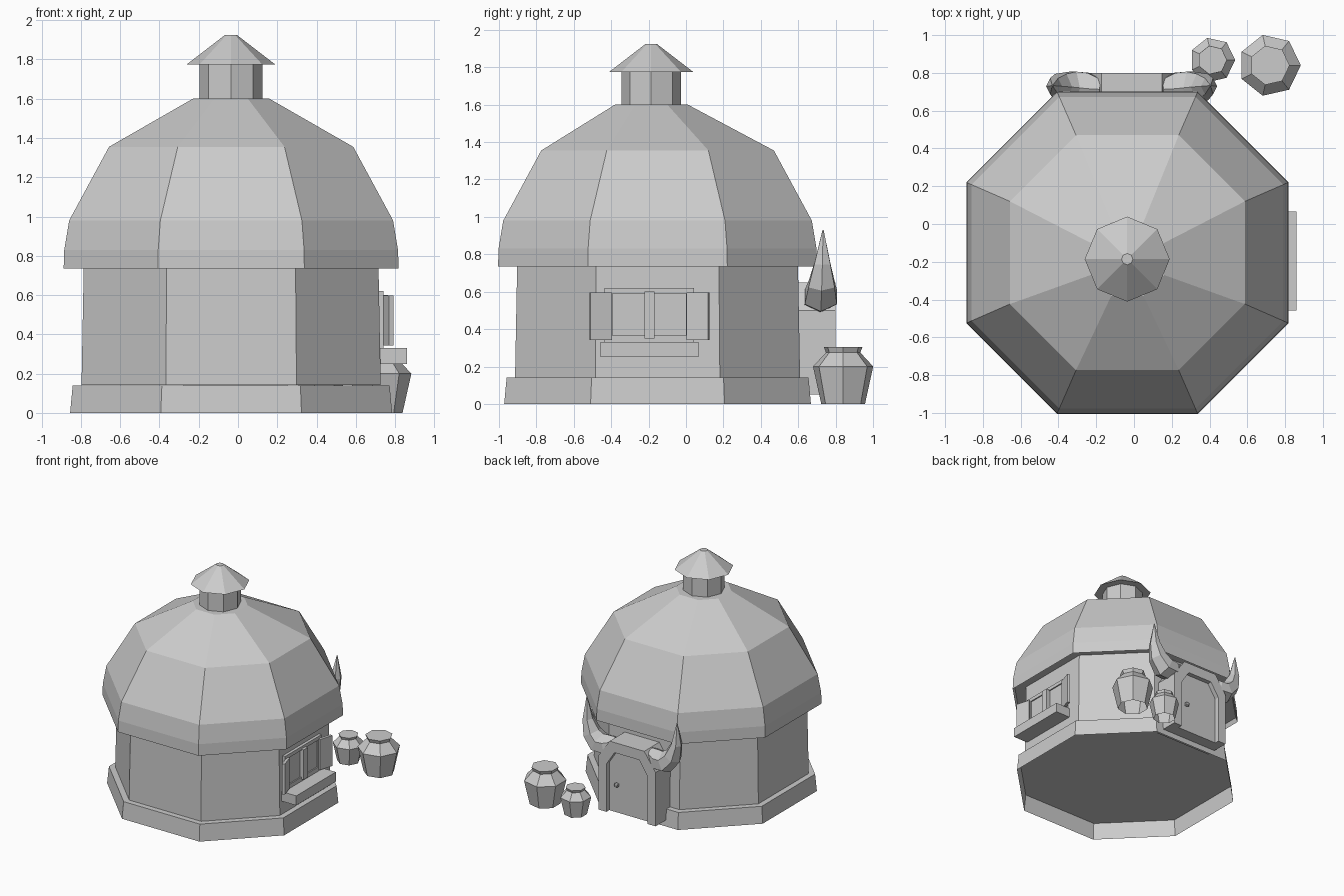
import bpy, bmesh, math
from mathutils import Vector, Matrix

cube = bpy.data.objects.get("Cube")
if cube:
    bpy.data.objects.remove(cube, do_unlink=True)

clay = bpy.data.materials.new("pale_grey_clay")
clay.use_nodes = True
GREY = (0.6, 0.6, 0.6, 1)
clay.diffuse_color = GREY
clay.node_tree.nodes["Principled BSDF"].inputs["Base Color"].default_value = GREY


def finish(name, bm):
    bmesh.ops.recalc_face_normals(bm, faces=bm.faces)
    mesh = bpy.data.meshes.new(name)
    bm.to_mesh(mesh)
    bm.free()
    mesh.materials.append(clay)
    obj = bpy.data.objects.new(name, mesh)
    bpy.context.collection.objects.link(obj)
    return obj


def loft(name, rings, open_start=False):
    """Skin a list of equal-sized point rings, cap the end and usually the start."""
    bm = bmesh.new()
    loops = [[bm.verts.new(p) for p in ring] for ring in rings]
    n = len(loops[0])
    for a, b in zip(loops, loops[1:]):
        for i in range(n):
            j = (i + 1) % n
            bm.faces.new((a[i], a[j], b[j], b[i]))
    if not open_start:
        bm.faces.new(loops[0])
    bm.faces.new(loops[-1])
    return finish(name, bm)


def octagon(z, apothem, y=-0.152):
    """Octagon with flats on the axes and slightly long straight sides."""
    a, h = apothem, apothem * 0.437
    pts = [(a, -h), (a, h), (h, a), (-h, a), (-a, h), (-a, -h), (-h, -a), (h, -a)]
    return [(px - 0.035, py + y, z) for px, py in pts]


def circle(center, r, z, n):
    return [(center[0] + r * math.cos(math.tau * i / n),
             center[1] + r * math.sin(math.tau * i / n), z) for i in range(n)]


def box(name, lo, hi, turn=0):
    lo, hi = Vector(lo), Vector(hi)
    bm = bmesh.new()
    bmesh.ops.create_cube(bm, size=1)
    bmesh.ops.scale(bm, vec=hi - lo, verts=bm.verts)
    bmesh.ops.rotate(bm, matrix=Matrix.Rotation(turn, 3, 'Z'), verts=bm.verts)
    bmesh.ops.translate(bm, vec=(lo + hi) / 2, verts=bm.verts)
    return finish(name, bm)


# Octagonal hut: foundation open below, walls, domed roof with recessed soffit
loft("foundation", [octagon(0, 0.82), octagon(0.14, 0.807)], open_start=True)
loft("walls", [octagon(0.141, 0.762), octagon(0.775, 0.75)])
loft("roof", [octagon(0.772, 0.84), octagon(0.735, 0.853), octagon(0.83, 0.85),
              octagon(0.98, 0.825), octagon(1.355, 0.622), octagon(1.6, 0.195, -0.185)])

# Chimney and its conical cap
stack = (-0.036, -0.186)
loft("chimney", [circle(stack, 0.16, z, 8) for z in (1.58, 1.79)])
loft("chimney_cap", [circle(stack, 0.225, 1.775, 8), circle(stack, 0.03, 1.925, 8)])

# Side window with half-open shutters
WY = -0.196
box("window_sill", (0.66, WY - 0.262, 0.25), (0.86, WY + 0.262, 0.33))
box("window_lintel", (0.66, WY - 0.24, 0.59), (0.742, WY + 0.24, 0.62))
box("window_bottom_rail", (0.66, WY - 0.24, 0.33), (0.742, WY + 0.24, 0.365))
box("window_pane", (0.66, WY - 0.2, 0.36), (0.732, WY + 0.2, 0.6))
box("window_mullion", (0.66, WY - 0.027, 0.35), (0.765, WY + 0.027, 0.6))
for side, word in ((1, "back"), (-1, "front")):
    jamb = WY + side * 0.218
    box(f"window_{word}_jamb", (0.66, jamb - 0.022, 0.33), (0.742, jamb + 0.022, 0.62))
    leaf = WY + side * 0.26
    box(f"{word}_shutter", (0.75, leaf - 0.06, 0.342), (0.774, leaf + 0.06, 0.597),
        -side * 0.3)

# Arched door and frame on the back wall
DX = -0.013
outer = [(0.265, 0.05), (0.265, 0.5), (0.16, 0.65)]
inner = [(0.19, 0.05), (0.19, 0.45), (0.115, 0.565)]


def mirrored(half):
    return half + [(-x, z) for x, z in reversed(half)]


out, inn = mirrored(outer), mirrored(inner)
loft("door", [[(DX + x, y, z) for x, z in inn] for y in (0.585, 0.762)])
bm = bmesh.new()
grid = [[bm.verts.new((DX + x, y, z)) for x, z in line]
        for line, y in ((out, 0.585), (out, 0.8), (inn, 0.8), (inn, 0.585))]
for k in range(4):
    a, b = grid[k], grid[(k + 1) % 4]
    for i in range(len(out) - 1):
        bm.faces.new((a[i], a[i + 1], b[i + 1], b[i]))
for end in (0, -1):
    bm.faces.new([line[end] for line in grid])
finish("door_frame", bm)

bm = bmesh.new()
bmesh.ops.create_icosphere(bm, subdivisions=1, radius=0.022)
bmesh.ops.translate(bm, vec=(0.1, 0.776, 0.285), verts=bm.verts)
finish("door_knob", bm)

# Curved horns on either side of the door arch
path = [(0.15, 0.605, 0.05), (0.225, 0.57, 0.083), (0.31, 0.572, 0.086),
        (0.375, 0.64, 0.07), (0.41, 0.75, 0.043), (0.418, 0.93, 0.003)]
for side, word in ((1, "left"), (-1, "right")):
    rings = []
    for i, (x, z, r) in enumerate(path):
        p, q = path[max(i - 1, 0)], path[min(i + 1, len(path) - 1)]
        t = Vector((q[0] - p[0], q[1] - p[1])).normalized()
        ring = []
        for k in range(6):
            ang = math.tau * k / 6
            off = r * math.cos(ang)
            ring.append((DX + side * (x + t.y * off),
                         0.713 + 0.024 * i / len(path) + r * math.sin(ang) * 1.15,
                         z - t.x * off))
        rings.append(ring)
    loft(f"{word}_door_horn", rings)

# Two seven-sided pots, open underneath
pot_profile = [(0.12, 0), (0.165, 0.2), (0.094, 0.275), (0.106, 0.304)]
for name, center, size in (("large_pot", (0.718, 0.84), 1), ("small_pot", (0.415, 0.868), 0.73)):
    loft(name, [circle(center, r * size, z * size, 7) for r, z in pot_profile],
         open_start=True)
